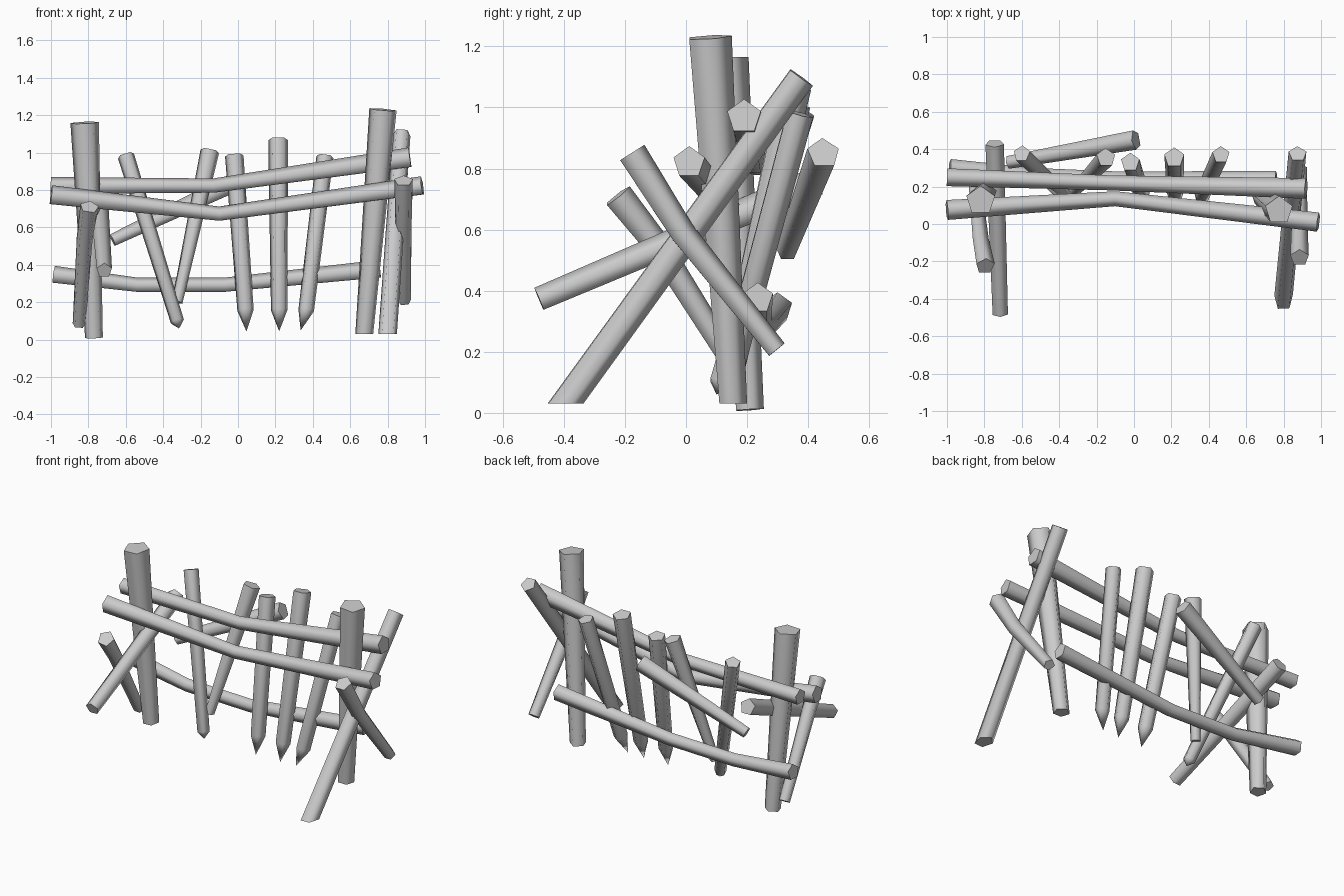
import bpy, bmesh
from math import sin, cos, tau
from mathutils import Vector

cube = bpy.data.objects.get("Cube")
if cube:
    bpy.data.objects.remove(cube)

grey = bpy.data.materials.new("plain_grey")
grey.use_nodes = True
grey.diffuse_color = (0.6, 0.6, 0.6, 1)
grey.node_tree.nodes["Principled BSDF"].inputs["Base Color"].default_value = (0.6, 0.6, 0.6, 1)

SIDES = 5


def log(name, points, radii, flat_foot=False, tip=None):
    """Five-sided log swept along points; optional level-cut foot or sharpened tip."""
    pts = [Vector(p) for p in points]
    bm = bmesh.new()
    rings = []
    for i, p in enumerate(pts):
        ahead = pts[min(i + 1, len(pts) - 1)]
        behind = pts[max(i - 1, 0)]
        axis = (ahead - behind).normalized()
        ref = Vector((0, 1, 0)) if abs(axis.z) > 0.75 else Vector((0, 0, 1))
        u = (ref - axis * ref.dot(axis)).normalized()
        v = axis.cross(u)
        ring = []
        for k in range(SIDES):
            a = tau * k / SIDES
            co = p + (u * cos(a) + v * sin(a)) * radii[i]
            if flat_foot and i == len(pts) - 1:
                co += axis * ((p.z - co.z) / axis.z)
            ring.append(bm.verts.new(co))
        rings.append(ring)
    for a, b in zip(rings, rings[1:]):
        for k in range(SIDES):
            n = (k + 1) % SIDES
            bm.faces.new((a[k], a[n], b[n], b[k]))
    caps = [bm.faces.new(rings[0][::-1])]
    if tip:
        apex = bm.verts.new(tip)
        for k in range(SIDES):
            bm.faces.new((rings[-1][k], rings[-1][(k + 1) % SIDES], apex))
    else:
        caps.append(bm.faces.new(rings[-1]))
    for f in bm.faces:
        f.smooth = f not in caps
    for f in caps:
        for e in f.edges:
            e.smooth = False
    bmesh.ops.recalc_face_normals(bm, faces=bm.faces)
    mesh = bpy.data.meshes.new(name)
    bm.to_mesh(mesh)
    bm.free()
    mesh.materials.append(grey)
    obj = bpy.data.objects.new(name, mesh)
    bpy.context.collection.objects.link(obj)


# Main posts, wider at the top
log("right_post", [(-0.82, 0.125, 1.16), (-0.77, 0.205, 0.01)], (0.08, 0.05))
log("left_post", [(0.775, 0.073, 1.23), (0.675, 0.15, 0.03)], (0.077, 0.05), True)

# Long bent rails
log("upper_rail", [(-1, 0.25, 0.82), (-0.13, 0.22, 0.82), (0.92, 0.19, 0.97)],
    (0.05, 0.042, 0.058))
log("front_rail", [(-1, 0.075, 0.77), (-0.1, 0.135, 0.67), (0.985, 0.01, 0.82)],
    (0.056, 0.042, 0.054))
log("lower_rail", [(-0.985, 0.30, 0.345), (-0.54, 0.26, 0.29), (-0.07, 0.24, 0.29),
                   (0.76, 0.235, 0.375)], (0.05, 0.042, 0.042, 0.052))

# Braces crossing the posts
log("right_short_brace", [(-0.795, -0.225, 0.71), (-0.82, -0.09, 0.54), (-0.85, 0.2, 0.08)],
    (0.052, 0.045, 0.036))
log("right_long_brace", [(-0.745, 0.43, 0.755), (-0.715, -0.48, 0.37)], (0.052, 0.043))
log("left_short_brace", [(0.885, -0.18, 0.85), (0.885, -0.015, 0.59), (0.89, 0.295, 0.205)],
    (0.052, 0.045, 0.036))
log("left_long_brace", [(0.875, 0.375, 1.1), (0.8, -0.4, 0.03)], (0.05, 0.052), True)
log("back_slat", [(0.01, 0.45, 0.85), (-0.67, 0.33, 0.53)], (0.055, 0.036))

# Leaning pickets
log("picket_one", [(-0.60, 0.375, 0.985), (-0.325, 0.11, 0.1)], (0.047, 0.038),
    tip=(-0.315, 0.1, 0.06))
log("picket_two", [(-0.15, 0.355, 1.01), (-0.325, 0.17, 0.2)], (0.053, 0.03))
log("picket_three", [(-0.02, 0.33, 0.985), (0.04, 0.15, 0.16)], (0.052, 0.046),
    tip=(0.045, 0.12, 0.045))
log("picket_four", [(0.215, 0.355, 1.07), (0.22, 0.15, 0.16)], (0.056, 0.046),
    tip=(0.22, 0.12, 0.045))
log("picket_five", [(0.465, 0.37, 0.98), (0.365, 0.15, 0.16)], (0.048, 0.044),
    tip=(0.335, 0.12, 0.05))
